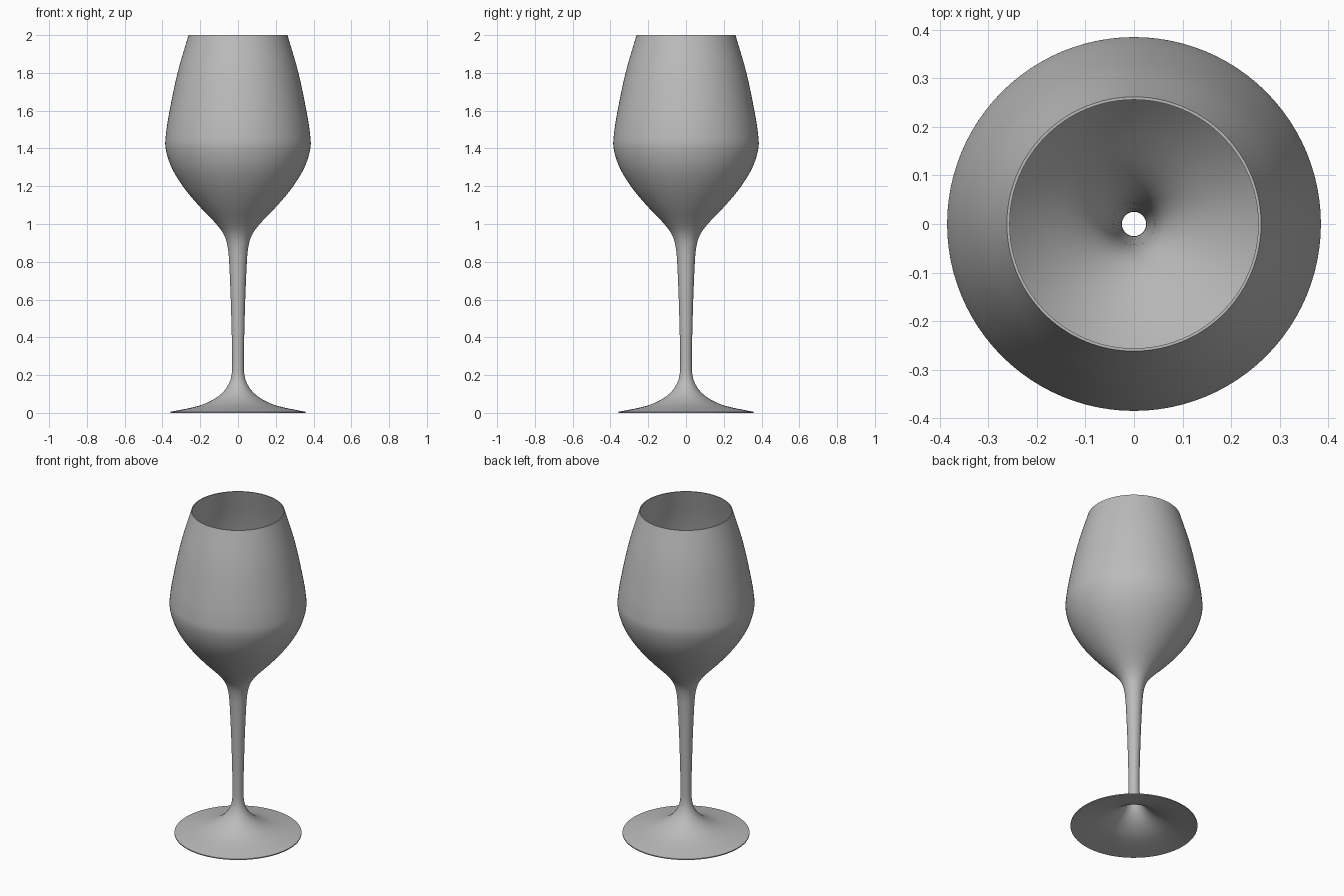
import bpy, bmesh, math
from mathutils import Vector

cube = bpy.data.objects.get("Cube")
if cube:
    bpy.data.objects.remove(cube, do_unlink=True)

SEGMENTS = 96
WALL = 0.006

# Grey material
grey = bpy.data.materials.new("plain_grey")
grey.use_nodes = True
colour = (0.5, 0.5, 0.5, 1)
grey.diffuse_color = colour
grey.node_tree.nodes["Principled BSDF"].inputs["Base Color"].default_value = colour

# Outer profile (radius, height) from foot edge to rim
profile = [
    (0.357, 0.006), (0.25, 0.027), (0.18, 0.047), (0.12, 0.077), (0.075, 0.115),
    (0.046, 0.16), (0.033, 0.21), (0.031, 0.3), (0.034, 0.45), (0.039, 0.62),
    (0.047, 0.8), (0.055, 0.88), (0.073, 0.94), (0.115, 1.0), (0.21, 1.1),
    (0.292, 1.2), (0.352, 1.3), (0.383, 1.4), (0.381, 1.48), (0.362, 1.6),
    (0.32, 1.8), (0.262, 2.0),
]


def smooth_curve(points, steps=4):
    """Catmull-Rom curve through the points."""
    p = [Vector(q) for q in points]
    p = [2 * p[0] - p[1]] + p + [2 * p[-1] - p[-2]]
    out = []
    for a, b, c, d in zip(p, p[1:], p[2:], p[3:]):
        for i in range(steps):
            t = i / steps
            out.append(0.5 * (2 * b + (c - a) * t + (2 * a - 5 * b + 4 * c - d) * t ** 2
                              + (3 * b - a - 3 * c + d) * t ** 3))
    return out + [p[-2]]


outer = smooth_curve(profile)

# Inner wall: outer curve moved in along its normal, kept level at foot and rim
inner = []
for i, p in enumerate(outer):
    tangent = (outer[min(i + 1, len(outer) - 1)] - outer[max(i - 1, 0)]).normalized()
    inner.append(p + WALL * Vector((-tangent.y, tangent.x)))
inner[0] = Vector((outer[0].x, 0))
inner[-1].y = outer[-1].y

# Lathe the closed wall section into one hollow glass
bm = bmesh.new()
loop = [bm.verts.new((p.x, 0, p.y)) for p in outer + inner[::-1]]
edges = [bm.edges.new((a, b)) for a, b in zip(loop, loop[1:] + loop[:1])]
bmesh.ops.spin(bm, geom=loop + edges, cent=(0, 0, 0), axis=(0, 0, 1),
               angle=math.tau, steps=SEGMENTS, use_merge=True)
bmesh.ops.remove_doubles(bm, verts=bm.verts, dist=0.0001)
bmesh.ops.recalc_face_normals(bm, faces=bm.faces)
mesh = bpy.data.meshes.new("wine_glass")
bm.to_mesh(mesh)
bm.free()
mesh.materials.append(grey)
glass = bpy.data.objects.new("wine_glass", mesh)
bpy.context.collection.objects.link(glass)

bpy.context.view_layer.objects.active = glass
glass.select_set(True)
bpy.ops.object.shade_smooth_by_angle(angle=math.radians(40))
